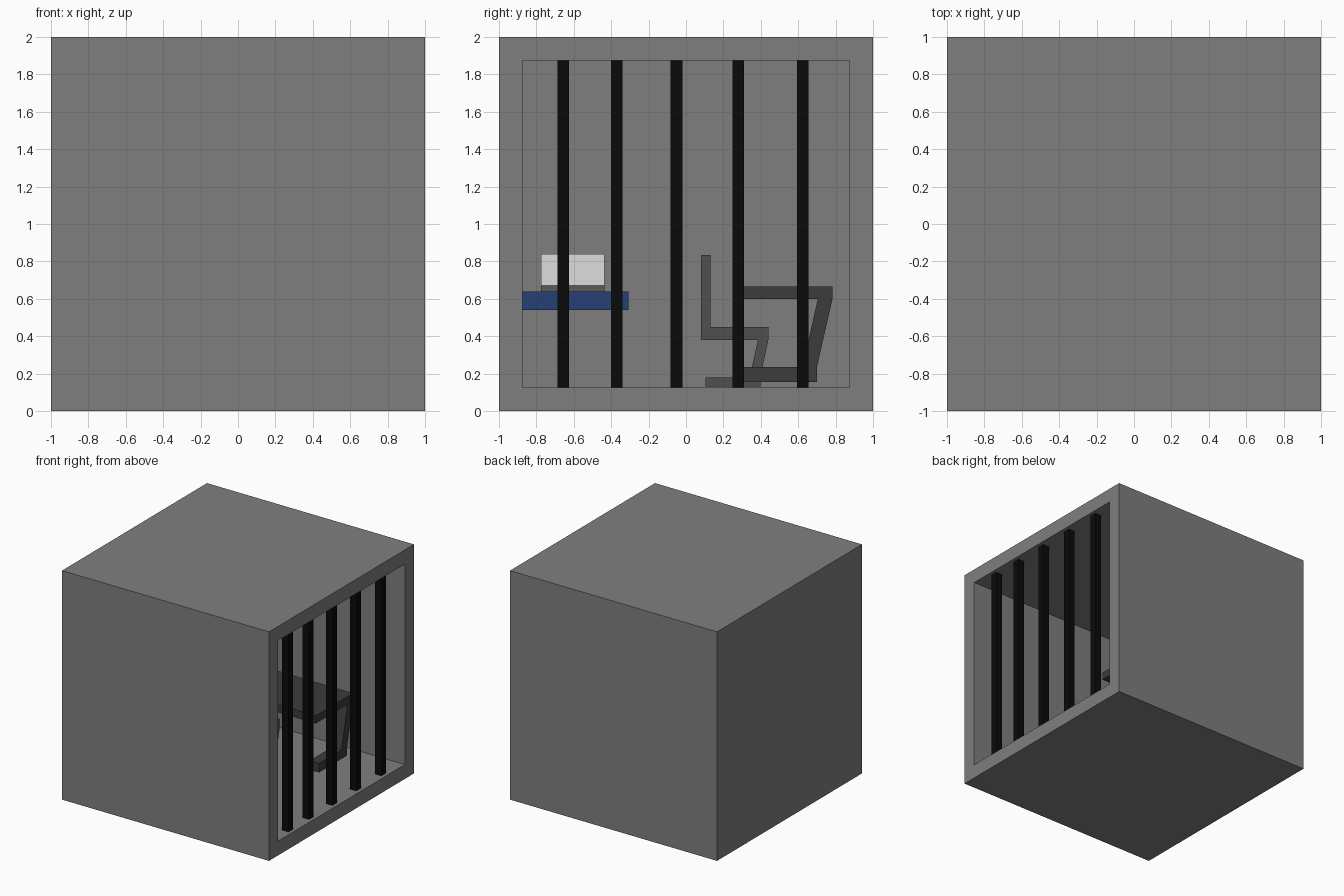
import bpy, bmesh, math
from mathutils import Matrix

if "Cube" in bpy.data.objects:
    bpy.data.objects.remove(bpy.data.objects["Cube"])


def material(name, rgb):
    m = bpy.data.materials.new(name)
    m.diffuse_color = (*rgb, 1)
    m.use_nodes = True
    m.node_tree.nodes["Principled BSDF"].inputs["Base Color"].default_value = m.diffuse_color
    return m


CONCRETE = material("concrete", (0.212, 0.212, 0.212))
IRON = material("iron", (0.003, 0.003, 0.003))
DESK = material("desk_grey", (0.045, 0.045, 0.045))
CHAIR = material("chair_grey", (0.08, 0.08, 0.08))
BLUE = material("mattress_blue", (0.019, 0.052, 0.18))
WHITE = material("pillow_white", (0.8, 0.8, 0.8))


def prism(name, axis, pts, lo, hi, mat):
    """Extrude a profile: axis 'x' takes (y, z) points, axis 'y' takes (x, z) points."""
    bm = bmesh.new()
    place = (lambda p: (lo, *p)) if axis == 'x' else (lambda p: (p[0], lo, p[1]))
    face = bm.faces.new([bm.verts.new(place(p)) for p in pts])
    ext = bmesh.ops.extrude_face_region(bm, geom=[face])
    step = (hi - lo, 0, 0) if axis == 'x' else (0, hi - lo, 0)
    bmesh.ops.translate(bm, vec=step,
                        verts=[v for v in ext["geom"] if isinstance(v, bmesh.types.BMVert)])
    bmesh.ops.recalc_face_normals(bm, faces=bm.faces)
    mesh = bpy.data.meshes.new(name)
    bm.to_mesh(mesh)
    bm.free()
    ob = bpy.data.objects.new(name, mesh)
    bpy.context.collection.objects.link(ob)
    mesh.materials.append(mat)
    return ob


def box(name, x, y, z, mat):
    return prism(name, 'x', [(y[0], z[0]), (y[1], z[0]), (y[1], z[1]), (y[0], z[1])], *x, mat)


# Cell shell: cube with the right side inset and pushed inwards
bm = bmesh.new()
bmesh.ops.create_cube(bm, size=2, matrix=Matrix.Translation((0, 0, 1)))
bm.normal_update()
side = max(bm.faces, key=lambda f: f.normal.x)
bmesh.ops.inset_region(bm, faces=[side], thickness=0.125, use_even_offset=True)
ext = bmesh.ops.extrude_face_region(bm, geom=[side])
bmesh.ops.translate(bm, vec=(-1.875, 0, 0),
                    verts=[v for v in ext["geom"] if isinstance(v, bmesh.types.BMVert)])
if side.is_valid:
    bmesh.ops.delete(bm, geom=[side], context='FACES_ONLY')
bmesh.ops.recalc_face_normals(bm, faces=bm.faces)
mesh = bpy.data.meshes.new("cell_shell")
bm.to_mesh(mesh)
bm.free()
mesh.materials.append(CONCRETE)
bpy.context.collection.objects.link(bpy.data.objects.new("cell_shell", mesh))

# Window bars
for i, y in enumerate((-0.657, -0.371, -0.051, 0.28, 0.625)):
    box(f"bar_{i + 1}", (0.906, 0.969), (y - 0.031, y + 0.031), (0.125, 1.875), IRON)

# Bunk fixed to the wall
box("mattress", (-0.875, 0.39), (-0.875, -0.307), (0.54, 0.64), BLUE)

# Pillow leaning on the end wall
a = math.radians(40)
length, thick = 0.222, 0.047
top = (-0.875 + thick * math.cos(a), 0.84)
low = (top[0] + length * math.sin(a), top[1] - length * math.cos(a))
back = (-thick * math.cos(a), -thick * math.sin(a))
prism("pillow", 'y', [low, top, (top[0] + back[0], top[1] + back[1]),
                      (low[0] + back[0], low[1] + back[1])], -0.775, -0.437, WHITE)

# Desk: top slab on two slanted side frames
X0, X1 = -0.73, 0.565
box("desk_top", (X0, X1), (0.265, 0.783), (0.60, 0.667), DESK)
desk_leg = [(0.705, 0.60), (0.783, 0.60), (0.7, 0.235), (0.7, 0.155),
            (0.31, 0.155), (0.31, 0.235), (0.622, 0.235)]
for side_name, x in (("left", X0), ("right", X1 - 0.09)):
    prism(f"desk_leg_{side_name}", 'x', desk_leg, x, x + 0.09, DESK)

# Chair: seat and backrest in one profile, on two slanted side frames
C0, C1 = -0.27, 0.095
prism("chair_seat_back", 'x', [(0.08, 0.38), (0.44, 0.38), (0.44, 0.45), (0.13, 0.45),
                               (0.13, 0.835), (0.08, 0.835)], C0, C1, CHAIR)
chair_leg = [(0.385, 0.38), (0.44, 0.38), (0.397, 0.18), (0.397, 0.13),
             (0.105, 0.13), (0.105, 0.18), (0.34, 0.18)]
for side_name, x in (("left", C0), ("right", C1 - 0.06)):
    prism(f"chair_leg_{side_name}", 'x', chair_leg, x, x + 0.06, CHAIR)
